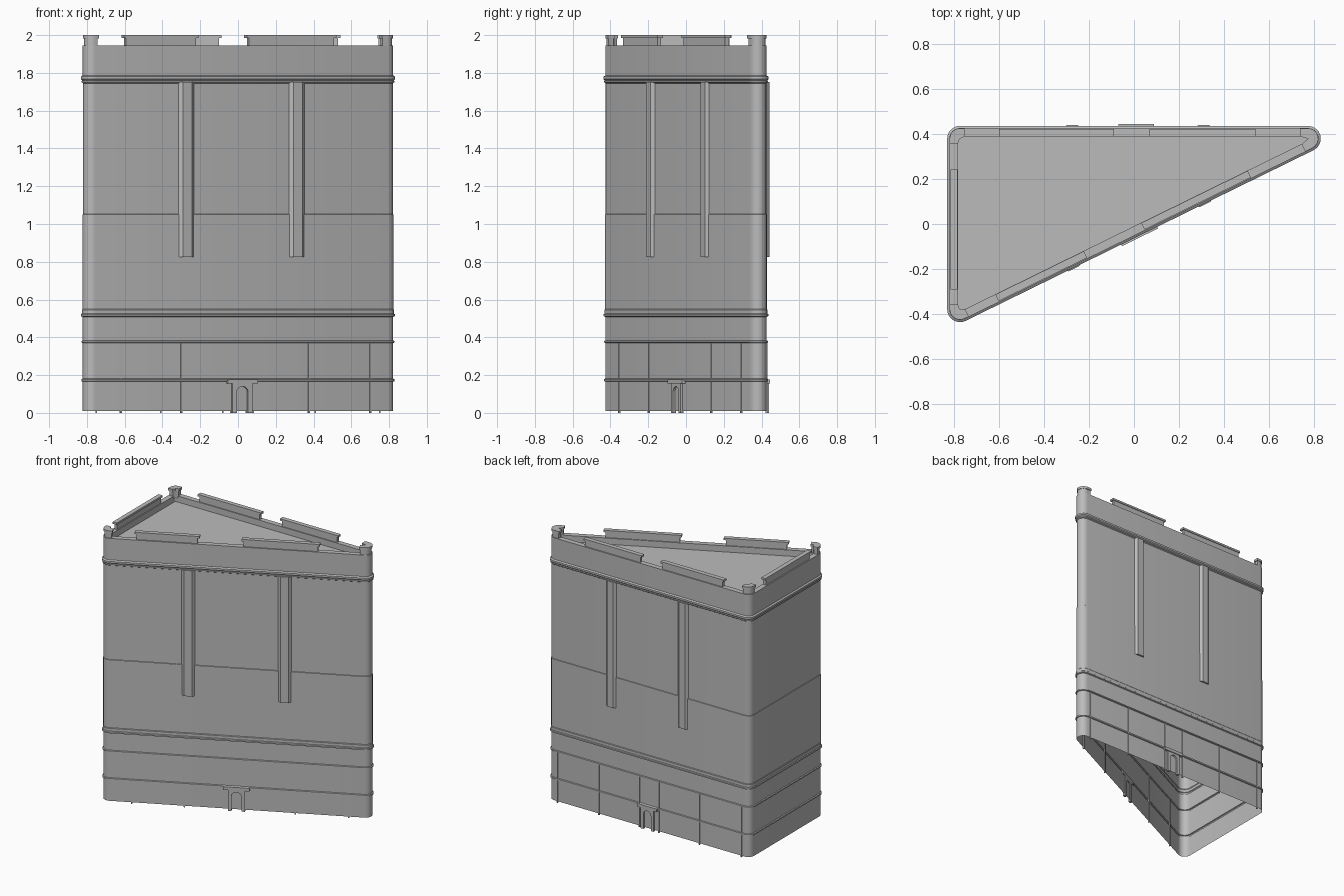
import bpy, bmesh, math
from mathutils import Vector

if "Cube" in bpy.data.objects:
    bpy.data.objects.remove(bpy.data.objects["Cube"], do_unlink=True)

stone = bpy.data.materials.new("grey_stone")
stone.use_nodes = True
GREY = (0.5, 0.5, 0.5, 1)
stone.diffuse_color = GREY
stone.node_tree.nodes["Principled BSDF"].inputs["Base Color"].default_value = GREY

# Footprint: a right triangle with rounded corners
R = 0.045
HX, HY = 0.775, 0.38
SLOPE = HY / HX
CORNERS = {"back_right": (-HX, HY), "front_right": (-HX, -HY), "tip": (HX, HY)}
DIAG = 270 + math.degrees(math.atan(SLOPE))
ARCS = {"back_right": (90, 180), "front_right": (180, DIAG), "tip": (DIAG, 450)}


def arc(corner, radius, steps=8):
    cx, cy = CORNERS[corner]
    a, b = ARCS[corner]
    angles = [math.radians(a + (b - a) * i / steps) for i in range(steps + 1)]
    return [(cx + radius * math.cos(t), cy + radius * math.sin(t)) for t in angles]


def outline(offset):
    return [p for c in CORNERS for p in arc(c, R + offset)]


def finish(name, bm):
    mesh = bpy.data.meshes.new(name)
    bm.to_mesh(mesh)
    bm.free()
    mesh.materials.append(stone)
    obj = bpy.data.objects.new(name, mesh)
    bpy.context.collection.objects.link(obj)
    return obj


def prism(name, points, direction):
    """Extrude a flat polygon along a vector."""
    bm = bmesh.new()
    face = bm.faces.new([bm.verts.new(p) for p in points])
    out = bmesh.ops.extrude_face_region(bm, geom=[face], use_keep_orig=True)
    top = [v for v in out["geom"] if isinstance(v, bmesh.types.BMVert)]
    bmesh.ops.translate(bm, verts=top, vec=direction)
    bmesh.ops.recalc_face_normals(bm, faces=bm.faces)
    return finish(name, bm)


# Wall frames: s is x on the front and back, y on the side; d is distance outward
a = math.radians(DIAG)
NORMALS = {"front": Vector((math.cos(a), math.sin(a), 0)),
           "back": Vector((0, 1, 0)), "side": Vector((-1, 0, 0))}


def on_wall(wall, s, d, z):
    base = {"front": (s, s * SLOPE - R / math.cos(math.atan(SLOPE)), z),
            "back": (s, HY + R, z), "side": (-HX - R, s, z)}[wall]
    return Vector(base) + NORMALS[wall] * d


def block(name, wall, s0, s1, d0, d1, z0, z1, taper=0.0):
    plan = [(s0, d0), (s1, d0), (s1 - taper, d1), (s0 + taper, d1)]
    return prism(name, [on_wall(wall, s, d, z0) for s, d in plan], (0, 0, z1 - z0))


# Hollow shell with moulded bands, parapet and sunken roof, open underneath
PROFILE = [(0.002, 0.01), (0.002, 0.165), (0.009, 0.168), (0.009, 0.178), (0.002, 0.181),
           (0.002, 0.37), (0.009, 0.373), (0.009, 0.381), (0.002, 0.384),
           (0.002, 0.508), (0.011, 0.512), (0.011, 0.522), (0.006, 0.526),
           (0.006, 0.546), (0.003, 0.55), (0.003, 1.05), (0, 1.052),
           (0, 1.745), (0.008, 1.75), (0.008, 1.757), (0.005, 1.76), (0.012, 1.767),
           (0.012, 1.78), (0.002, 1.787), (0.002, 1.945), (-0.036, 1.945), (-0.036, 1.9)]
bm = bmesh.new()
rings = [[bm.verts.new((x, y, z)) for x, y in outline(o)] for o, z in PROFILE]
for low, high in zip(rings, rings[1:]):
    for i in range(len(low)):
        j = (i + 1) % len(low)
        bm.faces.new((low[i], low[j], high[j], high[i]))
bm.faces.new(rings[-1])
shell = finish("building_shell", bm)
bpy.context.view_layer.objects.active = shell
shell.select_set(True)
bpy.ops.object.shade_smooth_by_angle(angle=math.radians(30))
shell.select_set(False)

# Raised parapet sections with overhanging caps
SECTIONS = [("front", -0.59, -0.22), ("front", 0.06, 0.51), ("back", -0.59, -0.1),
            ("back", 0.08, 0.53), ("side", -0.28, 0.23)]
for wall, s0, s1 in SECTIONS:
    block(wall + "_parapet_section", wall, s0, s1, -0.029, -0.007, 1.93, 1.988)
    block(wall + "_parapet_cap", wall, s0 - 0.012, s1 + 0.012, -0.035, -0.002, 1.986, 2.0)


# Corner posts that follow the rounded corners
def corner_post(name, corner, outer, inner, reach, z0, z1):
    lead, tail = [math.radians(t) for t in ARCS[corner]]
    out, inn = arc(corner, outer), arc(corner, inner)

    def shift(p, ang, sign):
        return (p[0] - sign * math.sin(ang) * reach, p[1] + sign * math.cos(ang) * reach)

    loop = [shift(out[0], lead, -1)] + out + [shift(out[-1], tail, 1)]
    loop += [shift(inn[-1], tail, 1), CORNERS[corner], shift(inn[0], lead, -1)]
    prism(name, [(x, y, z0) for x, y in loop], (0, 0, z1 - z0))


for corner in CORNERS:
    reach = 0.03 if corner == "tip" else 0.015
    corner_post(corner + "_post", corner, R - 0.004, 0.012, reach, 1.93, 1.985)
    corner_post(corner + "_post_cap", corner, R + 0.001, 0.01, reach + 0.006, 1.983, 2.0)

# Tall bevelled pilasters
for wall in ("front", "back"):
    for s in (-0.275, 0.31):
        block(wall + "_pilaster", wall, s - 0.052, s + 0.052, -0.01, 0.016, 0.825, 1.752, 0.028)

# Thin ribs on the lower storeys
for wall, depth, spots in (("back", 0.007, (-0.75, -0.41, -0.08, 0.08, 0.41, 0.75)),
                           ("front", 0.005, (-0.62, -0.3, 0.375, 0.7))):
    for s in spots:
        block(wall + "_rib", wall, s - 0.004, s + 0.004, -0.005, depth, 0.0, 0.375)


# Arched doorways with a canopy
def doorway(wall, s, half=0.052, open_half=0.03, spring=0.11, top=0.158):
    arch = [(s + open_half * math.cos(math.pi * i / 10),
             spring + open_half * math.sin(math.pi * i / 10)) for i in range(11)]
    loop = [(s + half, 0.0), (s + half, top), (s - half, top), (s - half, 0.0),
            (s - open_half, 0.0)] + arch[::-1] + [(s + open_half, 0.0)]
    prism(wall + "_door_surround", [on_wall(wall, p, -0.004, z) for p, z in loop],
          NORMALS[wall] * 0.018)
    block(wall + "_door_canopy", wall, s - 0.08, s + 0.08, -0.004, 0.02, 0.155, 0.178)


doorway("front", 0.018)
doorway("back", 0.01)
